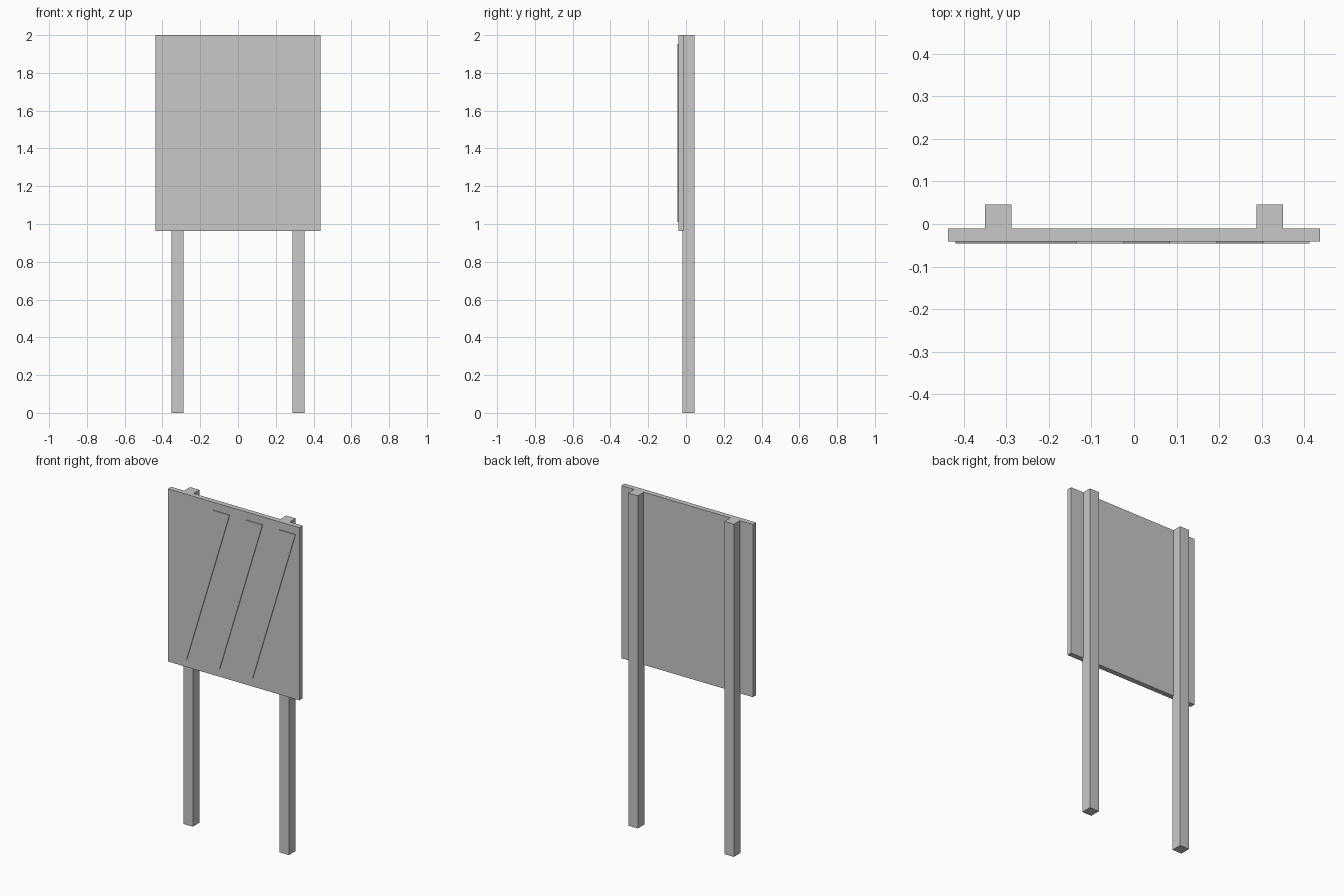
import bpy
import bmesh

cube = bpy.data.objects.get("Cube")
if cube:
    bpy.data.objects.remove(cube, do_unlink=True)

# One plain grey for the whole sign
grey = bpy.data.materials.new("light_grey")
grey.use_nodes = True
colour = (0.58, 0.58, 0.58, 1.0)
grey.diffuse_color = colour
grey.node_tree.nodes["Principled BSDF"].inputs["Base Color"].default_value = colour


def prism(name, outline, y_front, y_back):
    """Extrude an x/z outline from y_front to y_back."""
    bm = bmesh.new()
    face = bm.faces.new([bm.verts.new((x, y_front, z)) for x, z in outline])
    extruded = bmesh.ops.extrude_face_region(bm, geom=[face])["geom"]
    verts = [g for g in extruded if isinstance(g, bmesh.types.BMVert)]
    bmesh.ops.translate(bm, verts=verts, vec=(0, y_back - y_front, 0))
    bmesh.ops.recalc_face_normals(bm, faces=bm.faces)
    mesh = bpy.data.meshes.new(name)
    bm.to_mesh(mesh)
    bm.free()
    mesh.materials.append(grey)
    obj = bpy.data.objects.new(name, mesh)
    bpy.context.collection.objects.link(obj)
    return obj


def box_outline(x0, x1, z0, z1):
    return [(x0, z0), (x1, z0), (x1, z1), (x0, z1)]


PANEL_FRONT = -0.041
TOP = 2.0

# Sign board
prism("sign_board", box_outline(-0.437, 0.437, 0.962, TOP), PANEL_FRONT, -0.01)

# Two square posts let into the back of the board
for side, name in ((1, "left_post"), (-1, "right_post")):
    x0, x1 = sorted((side * 0.288, side * 0.351))
    prism(name, box_outline(x0, x1, 0, TOP), -0.018, 0.046)

# Three thin slanted stripes on the front
WIDTH, SLANT, STEP = 0.11, 0.285, 0.219
for i in range(3):
    x = -0.42 + i * STEP
    outline = [(x, 1.01), (x + WIDTH, 1.01),
               (x + WIDTH + SLANT, 1.953), (x + SLANT, 1.953)]
    prism(f"slanted_stripe_{i + 1}", outline, -0.046, PANEL_FRONT)
